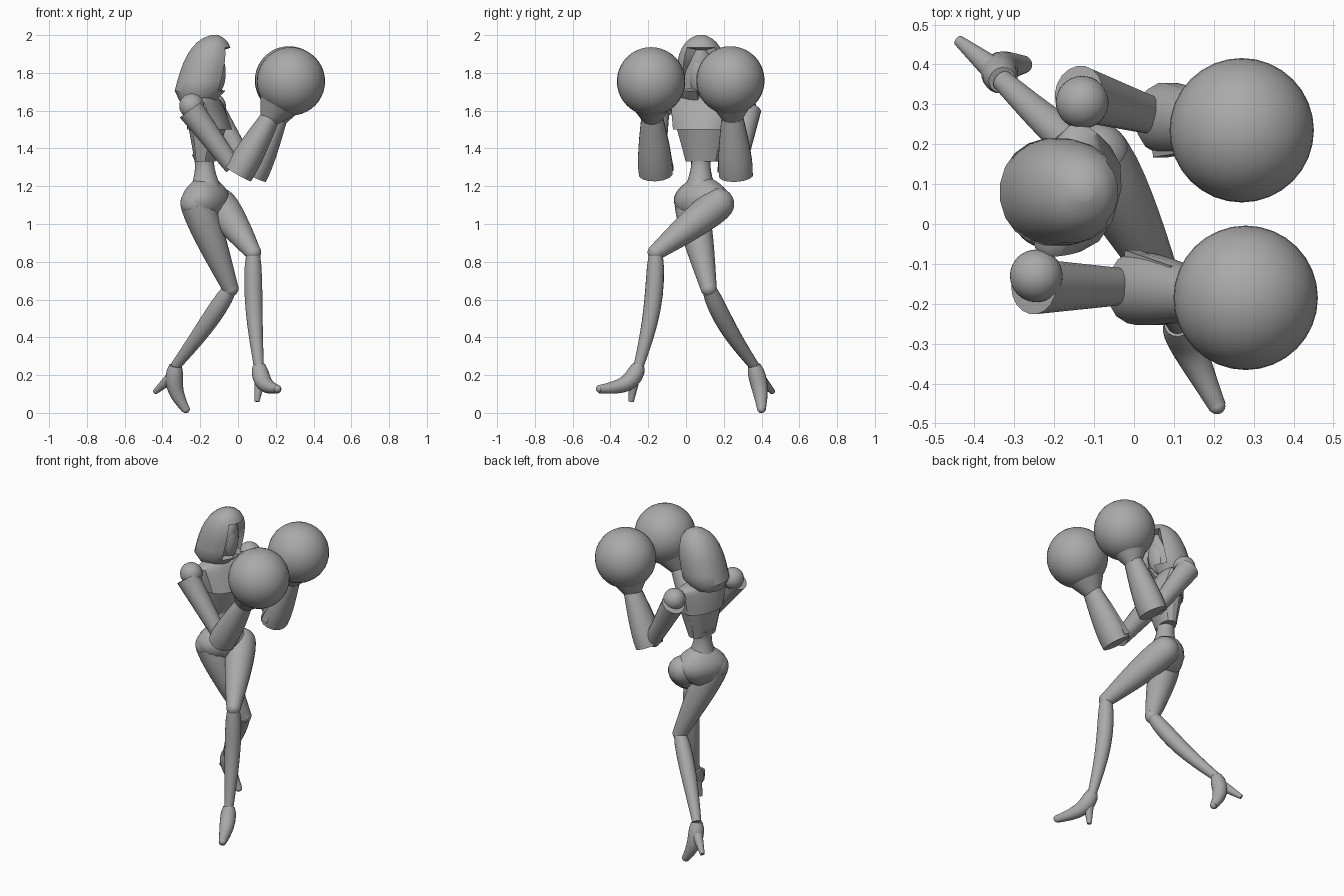
import bpy
import bmesh
from math import sin, cos, pi, radians, copysign
from mathutils import Vector, Matrix

old_cube = bpy.data.objects.get("Cube")
if old_cube:
    bpy.data.objects.remove(old_cube, do_unlink=True)

shade = (0.4, 0.4, 0.4, 1)
grey = bpy.data.materials.new("matte_grey")
grey.use_nodes = True
grey.diffuse_color = shade
grey.node_tree.nodes["Principled BSDF"].inputs["Base Color"].default_value = shade


def finish(name, bm, angle=40):
    bmesh.ops.recalc_face_normals(bm, faces=bm.faces)
    mesh = bpy.data.meshes.new(name)
    bm.to_mesh(mesh)
    bm.free()
    mesh.materials.append(grey)
    obj = bpy.data.objects.new(name, mesh)
    bpy.context.collection.objects.link(obj)
    bpy.ops.object.select_all(action="DESELECT")
    obj.select_set(True)
    bpy.context.view_layer.objects.active = obj
    bpy.ops.object.shade_smooth_by_angle(angle=radians(angle))


def skin(rings):
    bm = bmesh.new()
    loops = [[bm.verts.new(point) for point in ring] for ring in rings]
    count = len(loops[0])
    for lower, upper in zip(loops, loops[1:]):
        for i in range(count):
            j = (i + 1) % count
            bm.faces.new((lower[i], lower[j], upper[j], upper[i]))
    bm.faces.new(loops[0])
    bm.faces.new(loops[-1])
    return bm


def ring(centre, u, v, a, b, sides, power=1):
    """Superellipse: a power below one squares off the outline."""
    points = []
    for i in range(sides):
        turn = 2 * pi * (i + 0.5) / sides
        x, y = (copysign(abs(c) ** power, c) for c in (cos(turn), sin(turn)))
        points.append(centre + u * (a * x) + v * (b * y))
    return points


def limb(name, start, end, first, last, swell=0, bow=(0, 0, 0),
         side=Vector((1, 0, 0)), wide=1, sides=18, steps=8):
    """Tapered limb that swells nearer its start and bends by bow."""
    start, end, bow = Vector(start), Vector(end), Vector(bow)
    rings = []
    for i in range(steps + 1):
        t = i / steps
        centre = start.lerp(end, t) + bow * sin(pi * t)
        along = (end - start + bow * pi * cos(pi * t)).normalized()
        u = (side - along * side.dot(along)).normalized()
        radius = first + (last - first) * t + swell * sin(pi * t ** 0.7)
        rings.append(ring(centre, u, along.cross(u), radius * wide, radius, sides))
    finish(name, skin(rings))


def trunk(x, y, low, high, yaw, profile, sides, power, steps=10):
    """Upright form; profile gives forward offset, half depth, half width."""
    forward = Vector((cos(yaw), sin(yaw), 0))
    across = Vector((-sin(yaw), cos(yaw), 0))
    rings = []
    for i in range(steps + 1):
        h = sin(pi / 2 * i / steps)
        offset, depth, width = profile(h)
        centre = Vector((x, y, low + (high - low) * h)) + forward * offset
        rings.append(ring(centre, forward, across, depth, width, sides, power))
    return skin(rings)


def ball(name, centre, radii):
    bm = bmesh.new()
    bmesh.ops.create_uvsphere(bm, u_segments=32, v_segments=20, radius=1)
    place = Matrix.Translation(centre) @ Matrix.Diagonal(radii).to_4x4()
    bmesh.ops.transform(bm, verts=bm.verts, matrix=place)
    finish(name, bm)


def round_ball(name, centre, radius):
    ball(name, centre, Vector((radius, radius, radius)))


# Domed hood with a pointed, recessed opening and a face inside it
def hood_profile(h):
    size = 0.136 * min(1, 0.7 + 2 * h) * max(1 - h ** 4, 0.02) ** 0.5
    return 0.09 * h - 0.04, size, size


hood = trunk(-0.175, 0.08, 1.65, 2, 0, hood_profile, sides=20, power=0.95)
hood.normal_update()
opening = [face for face in hood.faces if face.normal.x > 0.7
           and 1.66 < face.calc_center_median().z < 1.94]
bmesh.ops.inset_region(hood, faces=opening, thickness=0.012)
for vert in {vert for face in opening for vert in face.verts}:
    vert.co.x -= 0.035
    vert.co.y = 0.08 + (vert.co.y - 0.08) * min(1, 5 * (2 - vert.co.z))
finish("hood", hood)
ball("face", (-0.125, 0.075, 1.8), Vector((0.06, 0.065, 0.12)))
limb("neck", (-0.17, 0.085, 1.6), (-0.16, 0.08, 1.72), 0.045, 0.04)


# Tapered ribs under a chest plate with square shoulders, narrow waist, turned hips
def rib_profile(h):
    return 0.015 * h, 0.05 + 0.05 * h, 0.09 + 0.05 * h


def chest_profile(h):
    slope = (1 - h) ** 0.5
    return 0.025 * (1 - h), 0.04 + 0.075 * slope, min(0.15 + 0.03 * h, 0.06 + 0.3 * slope)


def hip_profile(h):
    arch = sin(pi * h) ** 0.8
    return 0, 0.045 + 0.065 * arch, 0.05 + 0.11 * arch


finish("ribs", trunk(-0.175, 0.085, 1.33, 1.53, -0.27, rib_profile,
                     sides=14, power=0.85), angle=28)
finish("chest", trunk(-0.175, 0.085, 1.5, 1.675, -0.27, chest_profile,
                      sides=14, power=0.85), angle=28)
finish("pelvis", trunk(-0.17, 0.085, 1.01, 1.24, -0.55, hip_profile,
                       sides=18, power=0.9))
limb("waist", (-0.18, 0.08, 1.37), (-0.17, 0.075, 1.18), 0.065, 0.085, swell=-0.02)

# Arms raised to round gloves; inner is the direction of the other arm
across = Vector((0, 1, 0))
back = Vector((-0.02, 0, 0))
for label, inner, shoulder, elbow, wrist, glove in (
        ("right", across, (-0.245, -0.13, 1.625), (0, -0.16, 1.265),
         (0.175, -0.18, 1.57), (0.28, -0.185, 1.755)),
        ("left", -across, (-0.13, 0.305, 1.625), (0.075, 0.265, 1.255),
         (0.215, 0.245, 1.57), (0.27, 0.235, 1.76))):
    shoulder, elbow, wrist, glove = map(Vector, (shoulder, elbow, wrist, glove))
    crook = elbow.lerp(shoulder, 0.1)
    round_ball(label + "_shoulder", shoulder, 0.066)
    limb(label + "_upper_arm", shoulder.lerp(crook, 0.06) - inner * 0.025 + back, crook,
         0.07, 0.046, side=across)
    limb(label + "_forearm", elbow, wrist, 0.079, 0.05, swell=0.008,
         side=across, wide=1.15, sides=14)
    limb(label + "_forearm_ridge", elbow.lerp(wrist, 0.08) + inner * 0.075 + back,
         elbow.lerp(wrist, 0.7) + inner * 0.055 + back, 0.03, 0.02, side=across, sides=4)
    limb(label + "_glove_cuff", wrist.lerp(glove, -0.15), wrist.lerp(glove, 0.4),
         0.045, 0.115, side=across, sides=24)
    round_ball(label + "_glove", glove, 0.181)

# Legs in a crossed stride, ending in high-heeled shoes
for label, hip, knee, ankle, toe, heel, shin_bow, shoe_bow in (
        ("right", (-0.22, 0.025, 1.11), (-0.04, 0.12, 0.66), (-0.33, 0.36, 0.25),
         (-0.275, 0.4, 0.015), (-0.44, 0.46, 0.11), (0.01, -0.02, 0), (-0.03, 0.01, 0)),
        ("left", (-0.095, 0.17, 1.105), (0.08, -0.16, 0.85), (0.11, -0.25, 0.25),
         (0.21, -0.46, 0.125), (0.1, -0.29, 0.06), (-0.01, 0.025, 0),
         (-0.02, 0.04, -0.03))):
    hip, knee, ankle, toe = map(Vector, (hip, knee, ankle, toe))
    round_ball(label + "_hip", hip, 0.085)
    limb(label + "_thigh", hip, knee, 0.087, 0.043, swell=0.011)
    round_ball(label + "_knee", knee, 0.043)
    limb(label + "_shin", knee, ankle, 0.036, 0.027, swell=0.015, bow=shin_bow)
    limb(label + "_shoe", ankle, toe, 0.034, 0.022, swell=0.016, bow=shoe_bow)
    round_ball(label + "_toe", toe.lerp(ankle, 0.02), 0.021)
    instep = ankle.lerp(toe, 0.2) + Vector(shoe_bow) / 2
    limb(label + "_heel", instep, heel, 0.036, 0.014, sides=10)
